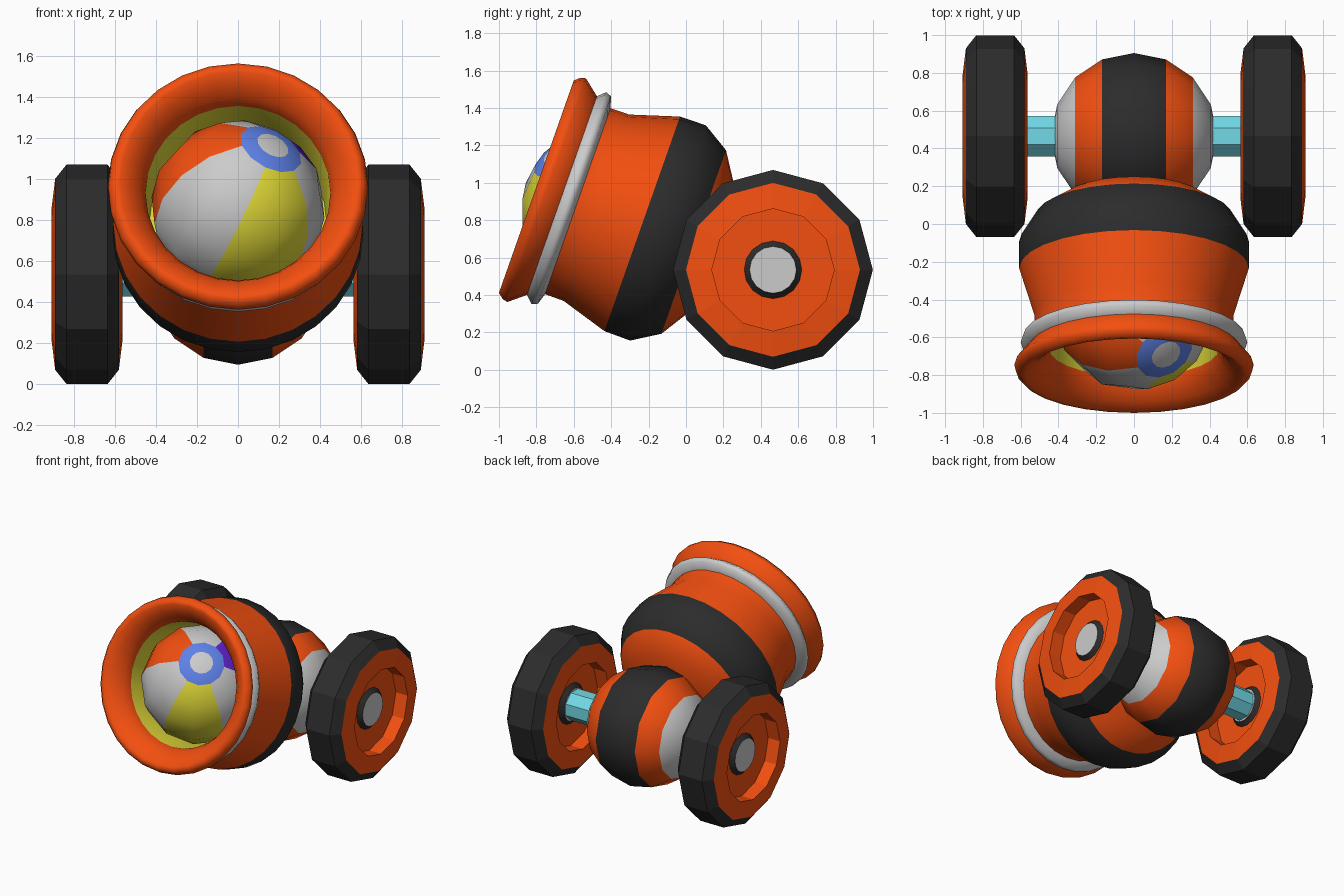
import bpy, bmesh
from math import sin, cos, pi, radians
from mathutils import Matrix, Vector

if "Cube" in bpy.data.objects:
    bpy.data.objects.remove(bpy.data.objects["Cube"])

COLORS = {
    "orange": (0.90, 0.078, 0.005), "black": (0.025, 0.025, 0.025), "grey": (0.8, 0.8, 0.8),
    "yellow": (0.76, 0.70, 0.04), "blue": (0.11, 0.22, 0.80), "purple": (0.12, 0.015, 0.62),
    "cyan": (0.17, 0.70, 0.80),
}
MATS = {}
for key, rgb in COLORS.items():
    MATS[key] = bpy.data.materials.new(key)
    MATS[key].diffuse_color = (*rgb, 1)


def frame(origin, x, z):
    """Matrix whose local z and x follow the given directions."""
    z = Vector(z).normalized()
    x = Vector(x)
    x = (x - z * x.dot(z)).normalized()
    m = Matrix((x, z.cross(x), z)).transposed().to_4x4()
    m.translation = origin
    return m


def lathe(name, profile, colour, segs, matrix, smooth=None, start=0.0):
    """Spin (height, radius) points about local z; colour(i, j) names band i, sector j."""
    bm = bmesh.new()
    rings = []
    for h, r in profile:
        if r == 0:
            rings.append([bm.verts.new((0, 0, h))] * segs)
        else:
            rings.append([bm.verts.new((r * cos(start + 2 * pi * j / segs),
                                        r * sin(start + 2 * pi * j / segs), h))
                          for j in range(segs)])
    names = list(MATS)
    for i in range(len(rings) - 1):
        for j in range(segs):
            k = (j + 1) % segs
            quad = [rings[i][j], rings[i][k], rings[i + 1][k], rings[i + 1][j]]
            face = bm.faces.new(list(dict.fromkeys(quad)))
            face.material_index = names.index(colour(i, j))
    bmesh.ops.recalc_face_normals(bm, faces=bm.faces)
    bm.transform(matrix)
    me = bpy.data.meshes.new(name)
    bm.to_mesh(me)
    bm.free()
    for m in MATS.values():
        me.materials.append(m)
    ob = bpy.data.objects.new(name, me)
    bpy.context.collection.objects.link(ob)
    if smooth:
        bpy.ops.object.select_all(action='DESELECT')
        ob.select_set(True)
        bpy.context.view_layer.objects.active = ob
        bpy.ops.object.shade_smooth_by_angle(angle=radians(smooth))
    return ob


def arc(radius, degrees):
    return [(radius * cos(radians(d)), 0 if d in (0, 180) else radius * sin(radians(d)))
            for d in degrees]


# Tilted barrel: bore, flared lip, grey ring, body, black band, rounded back
barrel = [
    (0.60, 0, "yellow"), (0.55, 0.43, "yellow"), (0.15, 0.45, "orange"),
    (0.09, 0.475, "orange"), (0.035, 0.525, "orange"), (0.003, 0.575, "orange"),
    (0.0, 0.602, "orange"), (0.03, 0.627, "orange"), (0.058, 0.634, "orange"),
    (0.145, 0.563, "grey"), (0.184, 0.600, "grey"), (0.216, 0.588, "grey"),
    (0.235, 0.527, "orange"), (0.34, 0.528, "orange"), (0.60, 0.608, "black"),
    (0.746, 0.61, "black"), (0.892, 0.52, "orange"), (0.98, 0.382, "orange"),
    (1.03, 0.2, "orange"), (1.045, 0, "orange")]
axis = Vector((0, 0.943, -0.332))
mouth = Vector((0, -0.80, 0.98))
lathe("barrel", [p[:2] for p in barrel], lambda i, j: barrel[i][2], 28,
      frame(mouth, (1, 0, 0), axis), 70)

# Beach ball in the muzzle
wedges = ["yellow", "grey", "purple", "grey", "orange", "grey"]
lathe("beach_ball", arc(0.427, (0, 11.25, 22.5, 45, 67.5, 90, 112.5, 135, 157.5, 180)),
      lambda i, j: ("grey", "blue")[i] if i < 2 else wedges[j // 2], 12,
      frame((0, -0.457, 0.86), (-0.17, -0.82, -0.545), (0.405, -0.56, 0.72)), 40)

# Striped round base between the wheels
hub = Vector((0, 0.465, 0.535))
stripes = ["grey", "grey", "orange", "black", "black", "orange", "grey", "grey"]
lathe("round_base", arc(0.44, [22.5 * k for k in range(9)]), lambda i, j: stripes[i], 12,
      frame(hub, (0, 0, 1), (1, 0, 0)), 40)

# Axle
lathe("axle", [(-0.7, 0), (-0.7, 0.116), (0.7, 0.116), (0.7, 0)], lambda i, j: "cyan", 8,
      frame(hub, (0, 0, 1), (1, 0, 0)), None, pi / 8)

# Wheels, with the same dished disc on both faces
half = [(0.07, 0, "orange"), (0.07, 0.327, "orange"), (0.172, 0.327, "orange"),
        (0.155, 0.465, "black"), (0.10, 0.534, "black")]
wheel = [p[:2] for p in half] + [(-h, r) for h, r, c in reversed(half)]
wheel_cols = [p[2] for p in half] + [p[2] for p in reversed(half[:-1])]
cap = [(0.10, 0, "grey"), (0.10, 0.125, "black"), (0.07, 0.154, "black")]
boss = [p[:2] for p in cap] + [(-h, r) for h, r, c in reversed(cap)]
boss_cols = [p[2] for p in cap] + [p[2] for p in reversed(cap[:-1])]
for side, s in (("left", -1), ("right", 1)):
    m = frame(hub + Vector((0.735 * s, 0, 0)), (0, 0, 1), (s, 0, 0))
    lathe(side + "_wheel", wheel, lambda i, j: wheel_cols[i], 12, m)
    lathe(side + "_wheel_hub", boss, lambda i, j: boss_cols[i], 16, m, 30)

for m in bpy.data.materials:
    if m.users and not m.is_grease_pencil:
        m.use_nodes = True
        m.node_tree.nodes["Principled BSDF"].inputs["Base Color"].default_value = m.diffuse_color
